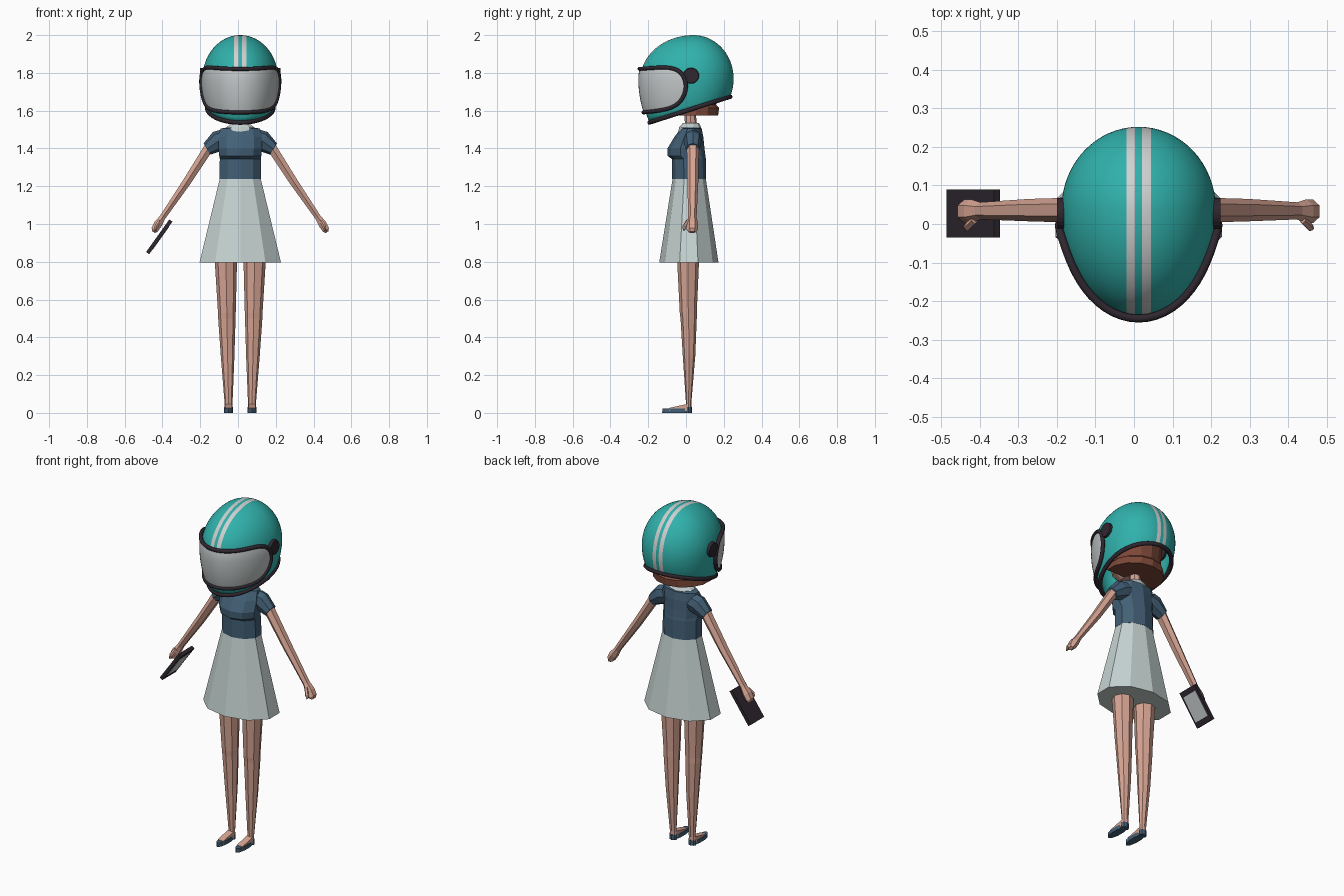
import bpy, bmesh
from math import sin, cos, asin, pi, radians, sqrt
from mathutils import Vector, Matrix

if "Cube" in bpy.data.objects:
    bpy.data.objects.remove(bpy.data.objects["Cube"])

CX = 0.012  # figure axis


def material(name, r, g, b):
    m = bpy.data.materials.new(name)
    m.use_nodes = True
    m.diffuse_color = (r, g, b, 1)
    m.node_tree.nodes["Principled BSDF"].inputs["Base Color"].default_value = (r, g, b, 1)
    return m


TEAL = material("teal", 0.03, 0.44, 0.41)
STRIPE = material("stripe_grey", 0.62, 0.64, 0.64)
VISOR = material("visor_grey", 0.55, 0.58, 0.58)
DARK = material("dark_trim", 0.028, 0.02, 0.028)
SKIN = material("skin", 0.67, 0.37, 0.29)
HAIR = material("brown_hair", 0.2, 0.065, 0.04)
SHIRT = material("navy_cloth", 0.055, 0.115, 0.18)
SKIRT = material("pale_cloth", 0.56, 0.65, 0.64)


def finish(name, bm, mats, smooth=False):
    """Turn a bmesh into a named object on the figure axis."""
    bmesh.ops.remove_doubles(bm, verts=bm.verts, dist=1e-5)
    bmesh.ops.recalc_face_normals(bm, faces=bm.faces)
    for f in bm.faces:
        f.smooth = smooth
    me = bpy.data.meshes.new(name)
    bm.to_mesh(me)
    bm.free()
    for m in mats:
        me.materials.append(m)
    ob = bpy.data.objects.new(name, me)
    ob.location.x = CX
    bpy.context.collection.objects.link(ob)
    return ob


def skin_rows(bm, rows, closed):
    """Bridge equal rows of points with quads."""
    vs = [[bm.verts.new(p) for p in row] for row in rows]
    n = len(vs[0])
    for a, b in zip(vs, vs[1:]):
        for i in range(n if closed else n - 1):
            j = (i + 1) % n
            bm.faces.new((a[i], a[j], b[j], b[i]))
    return vs


def tube(name, rings, n, mat, axis=(0, 0, 1), side=1):
    """Capped loft; each ring is x, y, z, radius across, radius in depth."""
    u = Vector((0, 1, 0)).cross(Vector(axis)).normalized()
    rows = []
    for x, y, z, ru, rv in rings:
        row = []
        for i in range(n):
            a = 2 * pi * i / n
            p = Vector((x, y, z)) + u * ru * sin(a) - Vector((0, rv * cos(a), 0))
            row.append((p.x * side, p.y, p.z))
        rows.append(row)
    bm = bmesh.new()
    vs = skin_rows(bm, rows, True)
    bm.faces.new(vs[0])
    bm.faces.new(vs[-1])
    return finish(name, bm, [mat])


def trim(name, pts, radius):
    """Round dark edging along a closed path."""
    cu = bpy.data.curves.new(name, "CURVE")
    cu.dimensions = "3D"
    cu.bevel_depth = radius
    cu.bevel_resolution = 2
    sp = cu.splines.new("POLY")
    sp.points.add(len(pts) - 1)
    for q, p in zip(sp.points, pts):
        q.co = (*p, 1)
    sp.use_cyclic_u = True
    cu.materials.append(DARK)
    ob = bpy.data.objects.new(name, cu)
    ob.location.x = CX
    bpy.context.collection.objects.link(ob)


# Helmet: an egg, longer at the front, cut by a sloping plane
def drop(a):
    return 0.33 + 0.09 * cos(a)


def egg(a, phi, k=1.0):
    ry = 0.28 if cos(a) > 0 else 0.212
    h = 0.23 if phi > 0 else drop(a)
    return (0.2 * k * sin(a) * cos(phi), 0.04 - ry * k * cos(a) * cos(phi), 1.77 + h * sin(phi))


def base_phi(a):
    phi = -0.5
    for _ in range(25):
        z = 1.535 + (egg(a, phi)[1] + 0.2) * 0.32
        phi = asin((z - 1.77) / drop(a))
    return phi


N, M = 64, 28
angles = [2 * pi * i / N for i in range(N)]
lows = [base_phi(a) for a in angles]
bm = bmesh.new()
skin_rows(bm, [[egg(a, lo + (pi / 2 - lo) * j / M) for a, lo in zip(angles, lows)]
               for j in range(M + 1)], True)
for x in (-0.032, -0.009, 0.009, 0.032):
    bmesh.ops.bisect_plane(bm, geom=bm.verts[:] + bm.edges[:] + bm.faces[:],
                           plane_co=(x, 0, 0), plane_no=(1, 0, 0))
for f in bm.faces:
    c = f.calc_center_median()
    f.material_index = int(0.009 < abs(c.x) < 0.032 and (c.y > 0 or c.z > 1.75))
helmet = finish("helmet_shell", bm, [TEAL, STRIPE], True)
wall = helmet.modifiers.new("wall", "SOLIDIFY")
wall.thickness = 0.014
wall.offset = -1
trim("helmet_bottom_trim", [egg(a, lo) for a, lo in zip(angles, lows)], 0.012)


# Visor: a rounded patch just outside the egg
def visor_point(u, v):
    a = u * radians(82)
    z = 1.706 + 0.03 * u * u + v * 0.115 * sqrt(max(0, 1 - u ** 8))
    z -= 0.008 * u * u * max(v, 0)
    s = (z - 1.77) / (0.23 if z > 1.77 else drop(a))
    return egg(a, asin(s), 1.045)


us = [sin(pi * (i / 40 - 0.5)) for i in range(41)]
bm = bmesh.new()
skin_rows(bm, [[visor_point(u, j / 5 - 1) for u in us] for j in range(11)], False)
finish("visor", bm, [VISOR], True)
trim("visor_trim", [visor_point(u, 1) for u in us] + [visor_point(u, -1) for u in us[-2:0:-1]], 0.011)

for side, label in ((1, "left"), (-1, "right")):
    bm = bmesh.new()
    bmesh.ops.create_cone(bm, cap_ends=True, segments=24, radius1=0.045, radius2=0.04, depth=0.04,
                          matrix=Matrix.Translation((side * 0.192, 0.027, 1.785))
                          @ Matrix.Rotation(side * pi / 2, 4, "Y"))
    finish(label + "_visor_pivot", bm, [DARK])

# Head, neck and hair
tube("head", [(0, -0.03, 1.575, 0.04, 0.05), (0, -0.02, 1.61, 0.09, 0.1),
              (0, 0, 1.7, 0.125, 0.135), (0, 0.01, 1.8, 0.12, 0.13), (0, 0.02, 1.87, 0.06, 0.07)], 10, SKIN)
tube("neck", [(0, 0.03, 1.47, 0.034, 0.034), (0, 0.018, 1.64, 0.028, 0.028)], 8, SKIN)
bm = bmesh.new()
vs = skin_rows(bm, [[(rx * sin(a), 0.01 + ry * cos(a), z) for a in [radians(t) for t in range(-100, 101, 25)]]
                    for z, rx, ry in ((1.575, 0.165, 0.16), (1.615, 0.155, 0.165),
                                      (1.63, 0.14, 0.15), (1.75, 0.15, 0.16))], False)
bm.faces.new(vs[0])
bm.faces.new(vs[-1])
bm.faces.new([r[0] for r in vs] + [r[-1] for r in vs[::-1]])
finish("bobbed_hair", bm, [HAIR])

# Clothes
tube("shirt", [(0, 0.017, 1.237, 0.116, 0.09), (0, 0.015, 1.345, 0.114, 0.09),
               (0, 0.003, 1.36, 0.117, 0.1), (0, 0, 1.4, 0.122, 0.098), (0, 0.015, 1.46, 0.122, 0.077),
               (0, 0.027, 1.505, 0.11, 0.056), (0, 0.027, 1.515, 0.05, 0.045)], 10, SHIRT)
tube("skirt", [(0, 0.015, 0.795, 0.227, 0.157), (0, 0.017, 1.24, 0.114, 0.088)], 10, SKIRT)
tube("collar", [(0, 0.02, 1.485, 0.078, 0.062), (0, 0.022, 1.512, 0.078, 0.058),
                (0, 0.026, 1.535, 0.045, 0.042)], 10, SKIRT)

# Limbs, both sides
ARM = (0.25, 0, -0.4)
for side, label in ((1, "left"), (-1, "right")):
    tube(label + "_sleeve", [(0.075, 0.035, 1.452, 0.055, 0.05), (0.115, 0.036, 1.44, 0.056, 0.048),
                             (0.176, 0.036, 1.397, 0.035, 0.038)], 8, SHIRT, (0.058, 0, -0.036), side)
    tube(label + "_arm", [(0.15, 0.036, 1.43, 0.03, 0.033), (0.285, 0.036, 1.22, 0.025, 0.029),
                          (0.415, 0.034, 1.03, 0.018, 0.022)], 6, SKIN, ARM, side)
    tube(label + "_hand", [(0.41, 0.034, 1.037, 0.018, 0.022), (0.435, 0.033, 1.0, 0.025, 0.031),
                           (0.453, 0.033, 0.97, 0.022, 0.03), (0.459, 0.033, 0.957, 0.01, 0.02)],
         6, SKIN, ARM, side)
    tube(label + "_thumb", [(0.425, 0.012, 1.02, 0.01, 0.012), (0.443, -0.007, 0.99, 0.011, 0.011),
                            (0.45, -0.01, 0.968, 0.006, 0.007)], 5, SKIN, ARM, side)
    tube(label + "_leg", [(0.062, 0.014, 0.01, 0.022, 0.015), (0.062, 0.014, 0.05, 0.021, 0.014),
                          (0.067, 0.016, 0.3, 0.036, 0.033), (0.071, 0.014, 0.5, 0.046, 0.043),
                          (0.071, 0.012, 0.53, 0.047, 0.045), (0.077, 0.011, 0.85, 0.061, 0.06)],
         8, SKIN, side=side)
    tube(label + "_shoe", [(0.062, -0.047, 0, 0.024, 0.079), (0.062, -0.047, 0.023, 0.024, 0.078)],
         10, SHIRT, side=side)
    tube(label + "_heel", [(0.062, 0.012, 0, 0.023, 0.019), (0.062, 0.013, 0.03, 0.023, 0.018)],
         8, SHIRT, side=side)
    # Bare instep sloping down from the ankle
    bm = bmesh.new()
    skin_rows(bm, [[(side * (0.062 + w), y, z) for y, z in
                    ((0.015, 0.01), (-0.09, 0.01), (-0.09, 0.026), (0, 0.046), (0.015, 0.046))]
                   for w in (-0.019, 0.019)], True)
    bmesh.ops.holes_fill(bm, edges=bm.edges)
    finish(label + "_instep", bm, [SKIN])

# Hand-held tablet with a lit plate on the inner face
for name, size, off, mat in (("tablet_body", (0.02, 0.125, 0.212), 0, DARK),
                             ("tablet_screen", (0.003, 0.1, 0.15), 0.0105, VISOR)):
    bm = bmesh.new()
    bmesh.ops.create_cube(bm, size=1, matrix=Matrix.Translation((-0.429, 0.027, 0.932))
                          @ Matrix.Rotation(radians(35.5), 4, "Y")
                          @ Matrix.Translation((off, 0, 0)) @ Matrix.Diagonal((*size, 1)))
    finish(name, bm, [mat])
